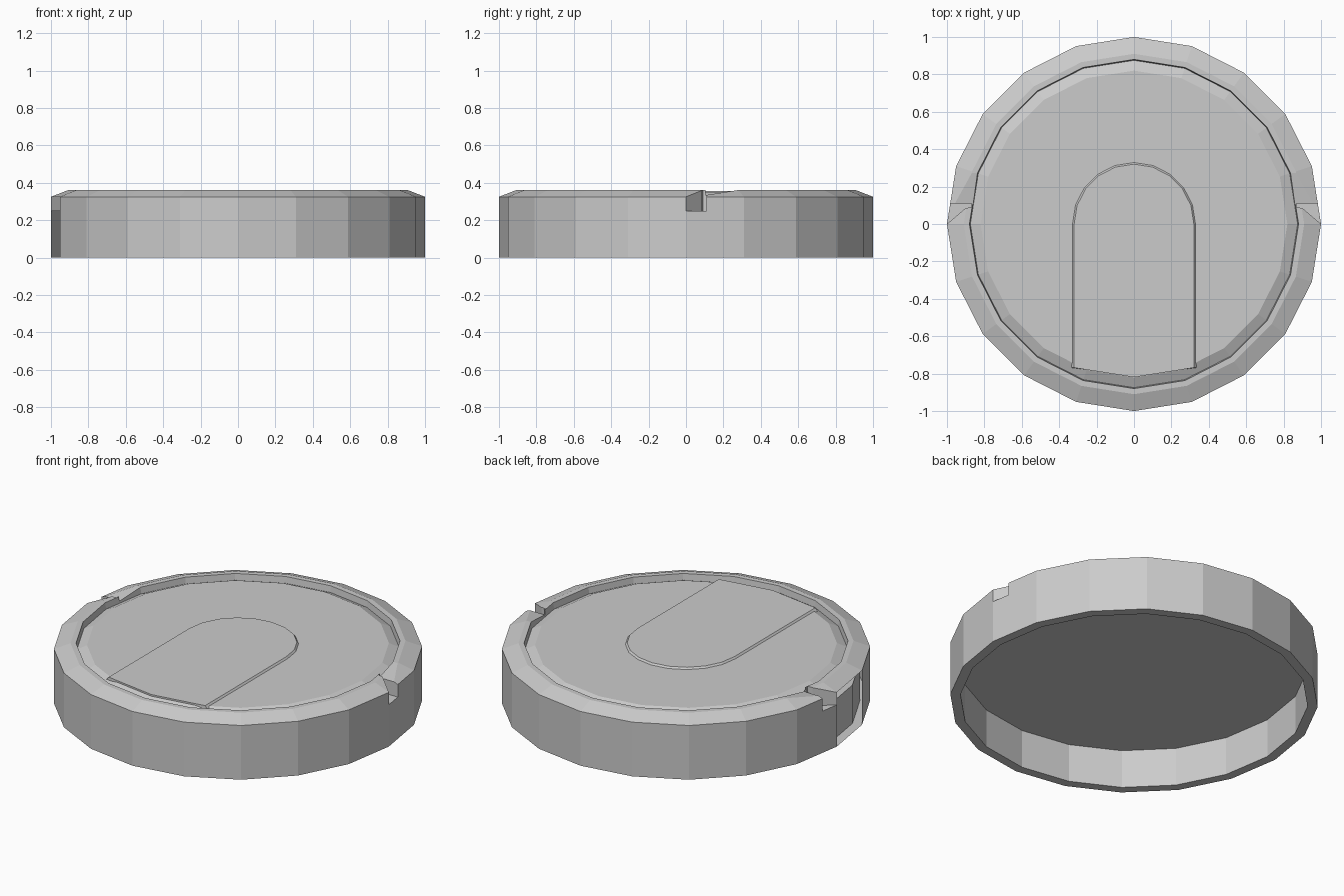
import bpy, bmesh
from math import cos, sin, pi, radians

if "Cube" in bpy.data.objects:
    bpy.data.objects.remove(bpy.data.objects["Cube"])

SIDES = 20


def make_object(name, bm):
    bmesh.ops.recalc_face_normals(bm, faces=bm.faces)
    mesh = bpy.data.meshes.new(name)
    bm.to_mesh(mesh)
    bm.free()
    obj = bpy.data.objects.new(name, mesh)
    bpy.context.collection.objects.link(obj)
    return obj


def lathe(name, profile):
    """Closed solid of revolution; first and last rings are capped."""
    bm = bmesh.new()
    rings = [[bm.verts.new((r * cos(2 * pi * i / SIDES), r * sin(2 * pi * i / SIDES), z))
              for i in range(SIDES)] for r, z in profile]
    for a, b in zip(rings, rings[1:]):
        for i in range(SIDES):
            j = (i + 1) % SIDES
            bm.faces.new((a[i], a[j], b[j], b[i]))
    bm.faces.new(rings[0])
    bm.faces.new(rings[-1])
    return make_object(name, bm)


def loft(name, lower, upper):
    """Solid between two matching outlines of 3D points."""
    bm = bmesh.new()
    lo = [bm.verts.new(p) for p in lower]
    up = [bm.verts.new(p) for p in upper]
    n = len(lo)
    for i in range(n):
        j = (i + 1) % n
        bm.faces.new((lo[i], lo[j], up[j], up[i]))
    bm.faces.new(lo)
    bm.faces.new(up)
    return make_object(name, bm)


# Hollow lid body: domed plate, groove, rim, outer wall, underside recess
body = lathe("lid_body", [
    (0.82, 0.347), (0.875, 0.322), (0.88, 0.36), (0.91, 0.36), (1.0, 0.325),
    (1.0, 0.0), (0.945, 0.0), (0.945, 0.23)])

# Rim notches on both sides, with a ramp running down to each
notch = [(1.0, 0.0), (0.9, 0.085), (0.868, 0.09), (0.868, 0.11), (1.06, 0.11), (1.06, 0.0)]
ramp = [(0.105, 0.334), (0.275, 0.3602), (0.275, 0.42), (0.105, 0.42)]
for side, label in ((1, "right"), (-1, "left")):
    cutters = [
        loft(label + "_notch_cutter", [(side * x, y, 0.25) for x, y in notch],
             [(side * x, y, 0.45) for x, y in notch]),
        loft(label + "_ramp_cutter", [(side * 0.835, y, z) for y, z in ramp],
             [(side * 1.06, y, z) for y, z in ramp])]
    for cutter in cutters:
        cutter.hide_render = True
        cutter.hide_viewport = True
        mod = body.modifiers.new(cutter.name, 'BOOLEAN')
        mod.operation = 'DIFFERENCE'
        mod.solver = 'EXACT'
        mod.object = cutter


# Slightly raised arched panel, running to the front edge of the plate
def arch(r, z):
    pts = [(r * cos(radians(18 * i)), r * sin(radians(18 * i)), z) for i in range(11)]
    front = [(-r, -0.768), (-0.253, -0.779), (0, -0.819), (0.253, -0.779), (r, -0.768)]
    return pts + [(x, y, z) for x, y in front]


loft("raised_arch_panel", arch(0.335, 0.34), arch(0.32, 0.357))
